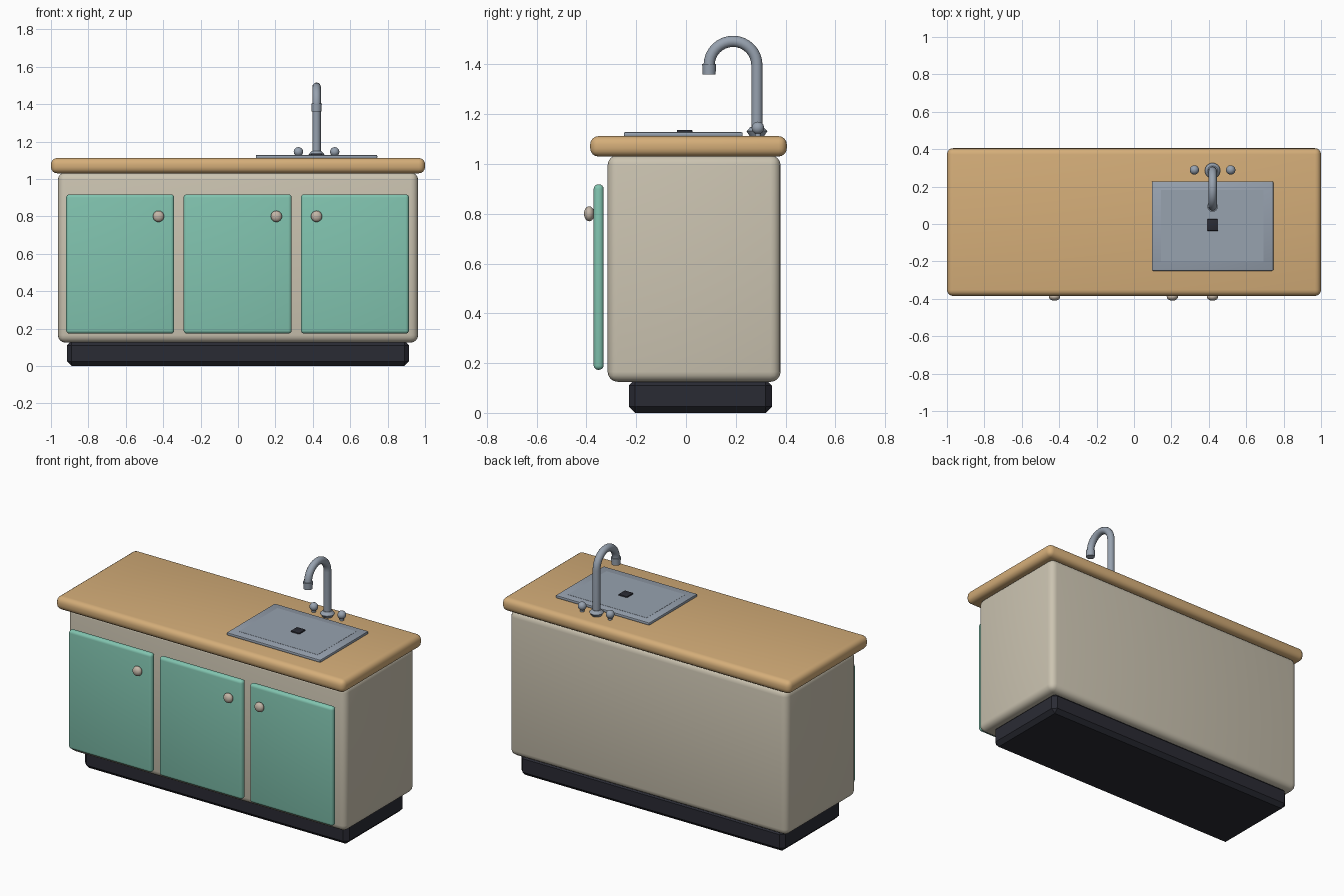
import bpy, math
from mathutils import Vector

cube = bpy.data.objects.get("Cube")
if cube:
    bpy.data.objects.remove(cube, do_unlink=True)


def material(name, r, g, b):
    m = bpy.data.materials.new(name)
    m.use_nodes = True
    m.diffuse_color = (r, g, b, 1)
    m.node_tree.nodes["Principled BSDF"].inputs["Base Color"].default_value = (r, g, b, 1)
    return m


WOOD = material("warm wood", .66, .42, .19)
CREAM = material("cream paint", .6, .55, .44)
TEAL = material("teal paint", .22, .55, .43)
DARK = material("dark charcoal", .023, .024, .034)
STEEL = material("brushed steel", .31, .36, .43)
KNOB = material("knob beige", .55, .47, .39)


def finish(name, mat, smooth=True):
    o = bpy.context.object
    o.name = name
    o.data.materials.clear()
    o.data.materials.append(mat)
    if smooth:
        bpy.ops.object.shade_smooth_by_angle(angle=math.radians(40))
    return o


def box(name, mat, lo, hi, bevel=0, segments=4):
    """Rounded box between two opposite corners."""
    lo, hi = Vector(lo), Vector(hi)
    bpy.ops.mesh.primitive_cube_add(size=1, location=(lo + hi) / 2)
    o = bpy.context.object
    o.scale = hi - lo
    bpy.ops.object.transform_apply(location=False, rotation=False, scale=True)
    if bevel:
        mod = o.modifiers.new("Rounding", 'BEVEL')
        mod.width, mod.segments = bevel, segments
        mod.limit_method = 'NONE'
        bpy.ops.object.modifier_apply(modifier=mod.name)
    return finish(name, mat, segments > 1)


def ball(name, mat, loc, scale):
    bpy.ops.mesh.primitive_uv_sphere_add(segments=24, ring_count=12, radius=1, location=loc)
    bpy.context.object.scale = scale
    bpy.ops.object.transform_apply(location=False, rotation=False, scale=True)
    return finish(name, mat)


def cylinder(name, mat, loc, r1, r2, depth):
    bpy.ops.mesh.primitive_cone_add(vertices=24, radius1=r1, radius2=r2, depth=depth, location=loc)
    return finish(name, mat)


# Cabinet, plinth and worktop
box("toe_kick", DARK, (-.915, -.23, 0), (.915, .345, .135), .025, 1)
box("cabinet_body", CREAM, (-.963, -.315, .125), (.963, .38, 1.035), .04)
box("countertop", WOOD, (-1, -.385, 1.03), (1, .405, 1.112), .033)

# Doors with their knobs
doors = {"right": (-.63, -.425), "middle": (-.002, .205), "left": (.625, .42)}
for side, (x, knob_x) in doors.items():
    box(side + "_door", TEAL, (x - .289, -.371, .173), (x + .289, -.331, .918), .018)
    ball(side + "_knob", KNOB, (knob_x, -.389, .8), (.03, .021, .03))

# Sink plate, basin panel and drain
SINK_X = .42
box("sink_rim", STEEL, (.095, -.25, 1.11), (.745, .228, 1.128), .006, 2)
box("sink_basin", STEEL, (.145, -.2, 1.115), (.692, .182, 1.129))
box("drain", DARK, (SINK_X - .03, -.037, 1.12), (SINK_X + .03, .026, 1.137), .004, 2)

# Faucet foot and handles
TAP_Y = .285
cylinder("faucet_foot", STEEL, (SINK_X, TAP_Y, 1.12), .026, .042, .024)
cylinder("faucet_collar", STEEL, (SINK_X, TAP_Y, 1.14), .042, .026, .018)
for side, dx in (("right", -.097), ("left", .097)):
    ball(side + "_handle", STEEL, (SINK_X + dx, TAP_Y + .004, 1.145), (.025, .025, .025))
    cylinder(side + "_handle_stem", STEEL, (SINK_X + dx, TAP_Y + .004, 1.12), .012, .012, .03)

# Gooseneck pipe: upright followed by a half circle
RADIUS, ARC_Z = .096, 1.397
path = [(SINK_X, TAP_Y, 1.11)]
for i in range(17):
    a = math.pi * i / 16
    path.append((SINK_X, TAP_Y - RADIUS + RADIUS * math.cos(a), ARC_Z + RADIUS * math.sin(a)))
path.append((SINK_X, TAP_Y - 2 * RADIUS, 1.37))
curve = bpy.data.curves.new("faucet_pipe", 'CURVE')
curve.dimensions = '3D'
curve.bevel_depth = .0225
curve.bevel_resolution = 4
curve.use_fill_caps = True
spline = curve.splines.new('POLY')
spline.points.add(len(path) - 1)
for point, co in zip(spline.points, path):
    point.co = (*co, 1)
pipe = bpy.data.objects.new("faucet_pipe", curve)
bpy.context.collection.objects.link(pipe)
bpy.ops.object.select_all(action='DESELECT')
pipe.select_set(True)
bpy.context.view_layer.objects.active = pipe
bpy.ops.object.convert(target='MESH')
finish("faucet_pipe", STEEL)

# Spout tip
cylinder("faucet_nozzle", STEEL, (SINK_X, TAP_Y - 2 * RADIUS, 1.381), .026, .028, .042)
